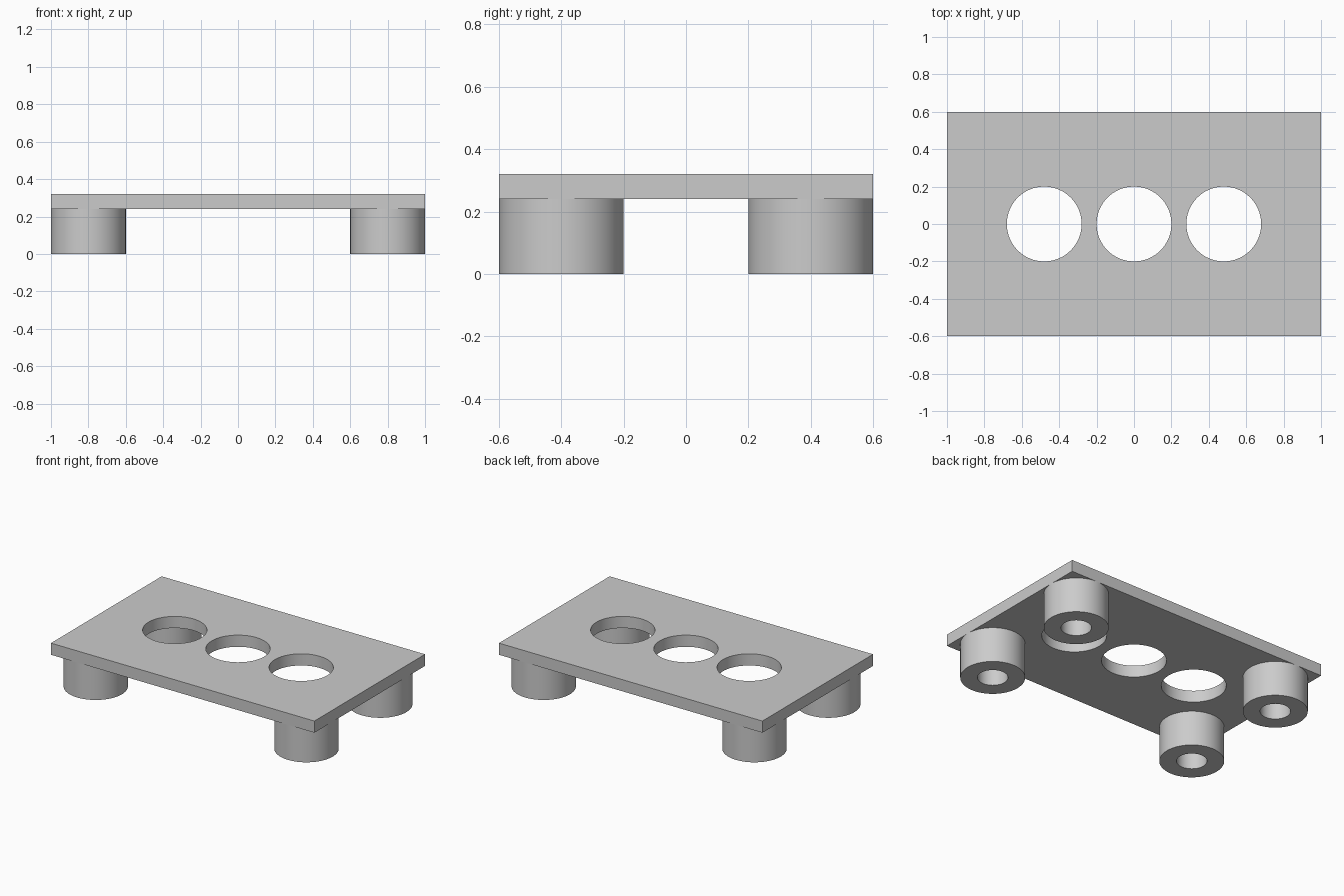
import bpy, bmesh, math

cube = bpy.data.objects.get("Cube")
if cube:
    bpy.data.objects.remove(cube, do_unlink=True)

PLATE_BOTTOM, PLATE_TOP = 0.24, 0.32
SEGMENTS = 64

# Single plain grey material
grey = bpy.data.materials.new("grey plastic")
grey.use_nodes = True
grey.diffuse_color = (0.6, 0.6, 0.6, 1)
grey.node_tree.nodes["Principled BSDF"].inputs["Base Color"].default_value = grey.diffuse_color


def circle(x, y, radius):
    angles = [math.tau * i / SEGMENTS for i in range(SEGMENTS)]
    return [(x + radius * math.cos(a), y + radius * math.sin(a)) for a in angles]


def extruded(name, outlines, bottom, top, location=(0, 0, 0)):
    """Solid with vertical walls: the first outline is outer, the rest are holes."""
    bm = bmesh.new()
    caps = ([], [])
    for outline in outlines:
        low, high = [[bm.verts.new((x, y, z)) for x, y in outline] for z in (bottom, top)]
        for i in range(len(outline)):
            j = (i + 1) % len(outline)
            bm.faces.new((low[i], low[j], high[j], high[i]))
            for cap, ring in zip(caps, (low, high)):
                cap.append(bm.edges.get((ring[i], ring[j])))
    for cap in caps:
        bmesh.ops.triangle_fill(bm, edges=cap, use_beauty=True)
    bmesh.ops.recalc_face_normals(bm, faces=bm.faces)
    mesh = bpy.data.meshes.new(name)
    bm.to_mesh(mesh)
    bm.free()
    mesh.materials.append(grey)
    obj = bpy.data.objects.new(name, mesh)
    obj.location = location
    bpy.context.collection.objects.link(obj)
    return obj


# Flat plate with a row of three round openings
rectangle = [(-1, -0.6), (1, -0.6), (1, 0.6), (-1, 0.6)]
openings = [circle(x, 0, 0.2) for x in (-0.48, 0, 0.48)]
parts = [extruded("plate", [rectangle] + openings, PLATE_BOTTOM, PLATE_TOP)]

# Four hollow round feet at the corners
for side, x in (("left", 0.8), ("right", -0.8)):
    for end, y in (("front", -0.4), ("back", 0.4)):
        rings = [circle(0, 0, 0.2), circle(0, 0, 0.094)]
        parts.append(extruded(f"{end}_{side}_foot", rings, 0, PLATE_BOTTOM, (x, y, 0)))

# Smooth round walls, sharp rims
bpy.ops.object.select_all(action='DESELECT')
for part in parts:
    part.select_set(True)
bpy.context.view_layer.objects.active = parts[0]
bpy.ops.object.shade_smooth_by_angle(angle=math.radians(30))
